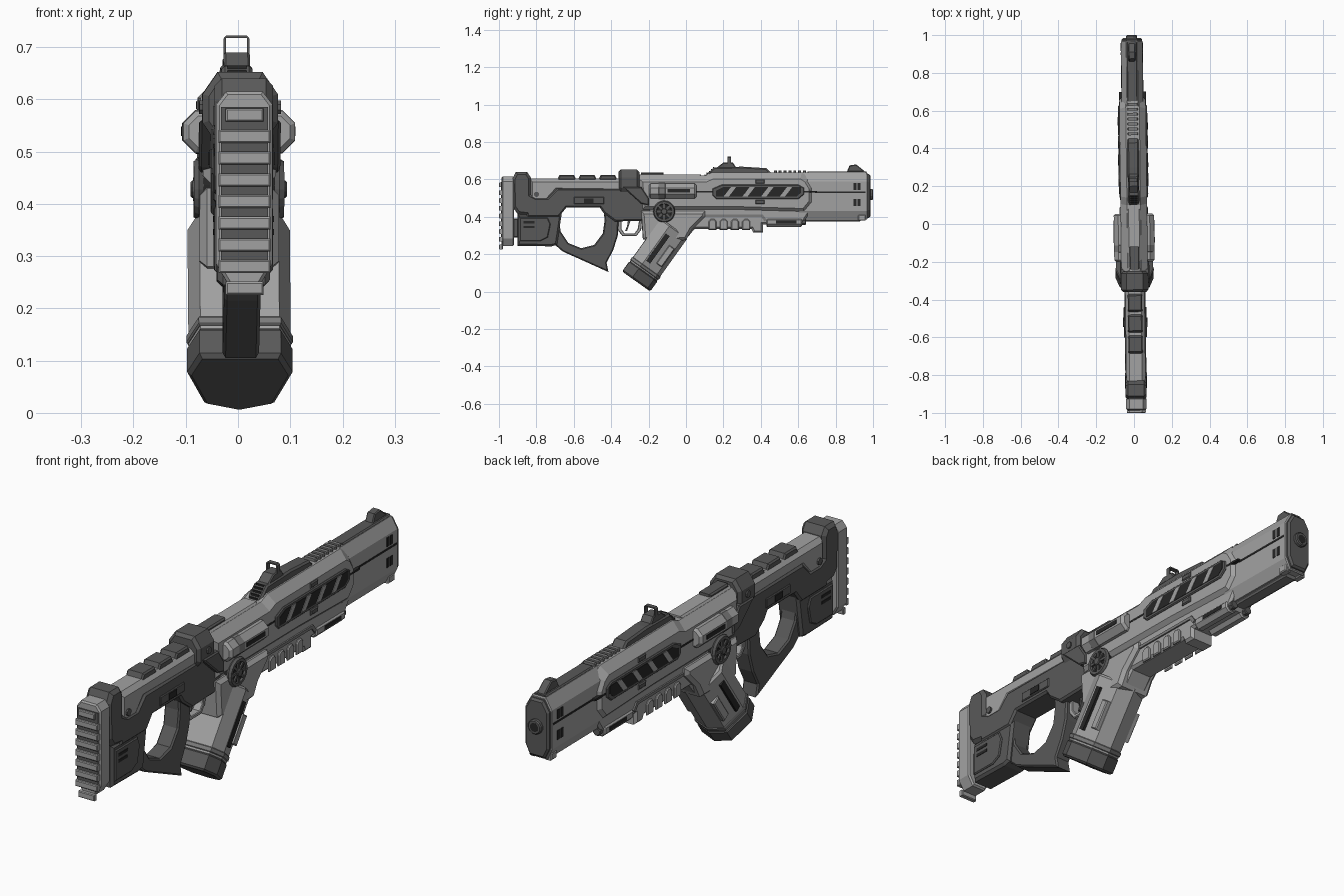
import bpy, bmesh
from math import sin, cos, pi
from mathutils import Matrix, Vector

if "Cube" in bpy.data.objects:
    bpy.data.objects.remove(bpy.data.objects["Cube"])


def material(name, v):
    m = bpy.data.materials.new(name)
    m.diffuse_color = (v, v, v, 1)
    m.use_nodes = True
    m.node_tree.nodes["Principled BSDF"].inputs["Base Color"].default_value = m.diffuse_color
    return m


LIGHT, MID, DARK, BLACK = (material(n, v) for n, v in
    (("light_grey", .36), ("mid_grey", .2), ("dark_grey", .1), ("black", .02)))

# The whole gun sits at a very slight yaw
root = bpy.data.objects.new("rifle_root", None)
bpy.context.collection.objects.link(root)
root.rotation_euler.z = 0.0125


def prism(name, pts, lo, hi, axis="X", bevel=0, mat=LIGHT, xf=None):
    """Extrude a 2D outline along an axis and chamfer the rims of both ends."""
    k = "XYZ".index(axis)

    def put(p, d):
        c = list(p)
        c.insert(k, d)
        return c
    bm = bmesh.new()
    a = [bm.verts.new(put(p, lo)) for p in pts]
    b = [bm.verts.new(put(p, hi)) for p in pts]
    bm.faces.new(a)
    bm.faces.new(b[::-1])
    n = len(pts)
    for i in range(n):
        j = (i + 1) % n
        bm.faces.new((a[i], b[i], b[j], a[j]))
    bmesh.ops.recalc_face_normals(bm, faces=bm.faces)
    if bevel:
        rim = [e for e in bm.edges if abs(e.verts[0].co[k] - e.verts[1].co[k]) < 1e-6]
        bmesh.ops.bevel(bm, geom=rim, offset=bevel, segments=1, affect="EDGES", profile=.5)
    if xf:
        bm.transform(xf)
    me = bpy.data.meshes.new(name)
    bm.to_mesh(me)
    bm.free()
    me.materials.append(mat)
    ob = bpy.data.objects.new(name, me)
    bpy.context.collection.objects.link(ob)
    ob.parent = root
    return ob


def slab(name, pts, half, bevel=.01, mat=LIGHT):
    return prism(name, pts, -half, half, "X", bevel, mat)


def sides(name, pts, x0, x1, bevel=0, mat=LIGHT, xf=None):
    for s, side in ((1, "right"), (-1, "left")):
        prism(f"{name}_{side}", pts, s * x0, s * x1, "X", bevel, mat, xf)


def rect(u0, u1, v0, v1):
    return [(u0, v0), (u1, v0), (u1, v1), (u0, v1)]


def ngon(n, r, u=0, v=0, turn=.5):
    return [(u + r * cos(2 * pi * (i + turn) / n), v + r * sin(2 * pi * (i + turn) / n)) for i in range(n)]


def mirror(pts):
    """Complete a right half outline (top to bottom) across x = 0."""
    return pts + [(-x, v) for x, v in reversed(pts) if x > 1e-6]


# Butt pad with slats
prism("butt_pad", mirror([(.035, .615), (.054, .59), (.054, .285), (.03, .245)]), -.985, -.92, "Y", .006)
prism("pad_backing", rect(-.045, .045, .27, .585), -.989, -.98, "Y", 0, DARK)
for i in range(9):
    z = .58 - i * .0415
    w = .036 if i in (0, 8) else .05
    prism(f"pad_slat_{i}", rect(-w, w, z - .022, z + .003), -1, -.98, "Y", .003)
for z in (.34, .53):
    slab(f"pad_mount_{z}", rect(-.93, -.88, z - .05, z + .05), .03, .005, DARK)

# Stock
slab("stock_heel", [(-.93, .6), (-.91, .64), (-.85, .64), (-.83, .61), (-.83, .52), (-.79, .5),
                    (-.79, .4), (-.9, .415), (-.925, .45)], .056, .014, DARK)
slab("stock_top", [(-.84, .605), (-.28, .605), (-.28, .53), (-.69, .535), (-.74, .48), (-.84, .48)], .051, .018)
slab("stock_frame", [(-.85, .5), (-.74, .5), (-.69, .55), (-.22, .55), (-.18, .47), (-.2, .38), (-.38, .375),
                     (-.44, .42), (-.46, .45), (-.64, .45), (-.68, .4), (-.85, .4)], .056, .008, DARK)
slab("stock_lower", [(-.9, .415), (-.69, .415), (-.66, .45), (-.69, .25), (-.72, .242), (-.9, .245)], .05, .01, DARK)
sides("stock_panel", [(-.89, .395), (-.74, .395), (-.725, .36), (-.74, .29), (-.78, .27), (-.89, .27)],
      .045, .056, .004, DARK)
for i in range(2):
    sides(f"stock_panel_slot_{i}", rect(-.87, -.81, .34 + i * .025, .352 + i * .025), .05, .058, 0, BLACK)
sides("stock_bolt", ngon(8, .014, -.8, .52), .04, .058, 0, DARK)
sides("frame_catch", rect(-.6, -.44, .468, .505), .05, .061, .003, DARK)
sides("frame_catch_button", rect(-.545, -.495, .474, .499), .058, .064, 0, BLACK)
for i in range(3):
    y = -.69 + i * .11
    slab(f"cheek_rail_{i}", [(y, .595), (y + .015, .624), (y + .09, .624), (y + .105, .595)], .038, .006, DARK)

# Grip loop
slab("grip_loop", [(-.7, .44), (-.7, .25), (-.66, .215), (-.415, .105), (-.425, .155), (-.39, .22), (-.365, .3),
                   (-.36, .4), (-.44, .44), (-.435, .38), (-.445, .31), (-.49, .25), (-.56, .232), (-.63, .26),
                   (-.67, .32), (-.68, .38), (-.66, .43)], .035, .006, DARK)

# Trigger and guard
slab("trigger_guard", [(-.37, .385), (-.365, .33), (-.34, .297), (-.265, .297), (-.24, .33), (-.235, .385),
                       (-.25, .385), (-.258, .335), (-.275, .312), (-.33, .312), (-.345, .335), (-.345, .385)],
     .018, .003)
slab("trigger", [(-.31, .385), (-.315, .35), (-.325, .325), (-.315, .325), (-.295, .385)], .008, 0, DARK)

# Receiver, lower receiver with handguard, magazine well
slab("receiver", [(-.27, .62), (.1, .62), (.14, .637), (.62, .637), (.66, .61), (.69, .56), (.69, .47), (.64, .41),
                  (.3, .42), (-.25, .42)], .07, .034)
slab("handguard", [(-.22, .5), (-.2, .36), (0, .28), (.045, .335), (.35, .335), (.36, .315), (.41, .315),
                   (.41, .36), (.62, .36), (.66, .42), (.66, .5)], .054, .01)
slab("magazine_well", [(-.24, .43), (-.23, .28), (-.19, .27), (0, .275), (.03, .33), (.1, .4), (.1, .43)], .076, .014)
for i in range(4):
    y = .12 + i * .06
    sides(f"handguard_scallop_{i}", [(y, .33), (y, .375), (y + .012, .388), (y + .03, .388), (y + .042, .375),
                                     (y + .042, .33)], .05, .062, .004)
sides("handguard_trim", [(.0, .425), (.06, .4), (.4, .4), (.42, .375), (.43, .385), (.41, .412), (.06, .412)],
      .05, .06, 0, MID)

# Receiver bracket and top covers
prism("receiver_bracket", mirror([(.043, .652), (.072, .61), (.072, .555), (.055, .53)]), -.36, -.25, "Y", .012, DARK)
sides("bracket_arm", [(-.34, .56), (-.24, .56), (-.2, .5), (-.2, .46), (-.24, .47)], .05, .078, .005, DARK)
sides("bracket_bolt", ngon(8, .014, -.3, .585), .06, .078, 0, DARK)
slab("top_cover", rect(-.25, .08, .6, .627), .036, .008)
slab("top_cover_plate", rect(-.24, -.12, .61, .638), .028, .006, DARK)

# Side canisters with dark slots
for s in (1, -1):
    prism(f"side_canister_{s}", ngon(8, .043, s * .067, .538), -.2, .055, "Y", .01)
    prism(f"canister_collar_{s}", ngon(8, .045, s * .066, .538), -.15, -.11, "Y", .003, MID)
sides("canister_slot", rect(-.1, .02, .53, .548), .09, .109, 0, BLACK)

# Spoked dials
for s in (1, -1):
    prism(f"dial_disc_{s}", ngon(20, .05, -.118, .428), s * .05, s * .08, "X", 0, BLACK)
    bpy.ops.mesh.primitive_torus_add(major_radius=.048, minor_radius=.011, major_segments=20, minor_segments=6,
                                     location=(s * .077, -.118, .428), rotation=(0, pi / 2, 0))
    rim = bpy.context.object
    rim.name = f"dial_rim_{s}"
    rim.data.materials.append(DARK)
    rim.parent = root
    prism(f"dial_hub_{s}", ngon(12, .017, -.118, .428), s * .07, s * .092, "X", .003, DARK)
    for i in range(4):
        turn = Matrix.Translation((0, -.118, .428)) @ Matrix.Rotation(i * pi / 4, 4, "X")
        prism(f"dial_spoke_{s}_{i}", rect(-.046, .046, -.005, .005), s * .07, s * .086, "X", 0, DARK, turn)

# Angled drum magazine
tilt = Matrix.Translation((0, -.08, .315)) @ Matrix.Rotation(-.62, 4, "X")


def mag_outline(k):
    return [(x * k, y * k) for x, y in mirror([(0, .092), (.067, .07), (.101, -.03), (.078, -.092)])]


prism("magazine", mag_outline(.97), -.26, .03, "Z", .008, LIGHT, tilt)
prism("magazine_base", mag_outline(1), -.32, -.25, "Z", .008, DARK, tilt)
prism("magazine_band", mag_outline(1.01), -.245, -.225, "Z", .003, MID, tilt)
sides("magazine_slot", rect(-.022, .004, -.2, -.02), .08, .097, 0, BLACK, tilt)
sides("magazine_rib", rect(.03, .066, -.18, -.06), .06, .085, .004, LIGHT, tilt)

# Barrel shroud and muzzle
shroud = mirror([(.03, .637), (.057, .59), (.057, .43), (.036, .385)])
prism("barrel_shroud", shroud, .6, .97, "Y", .004)
prism("muzzle_plate", [(x * .95, .515 + (z - .515) * .93) for x, z in shroud], .96, .985, "Y", .008, DARK)
prism("barrel", ngon(12, .03, 0, .52), .9, 1, "Y", .004, DARK)
prism("bore", ngon(12, .018, 0, .52), .99, 1.0005, "Y", 0, BLACK)
sides("shroud_seam", rect(.69, .96, .528, .536), .05, .0585, 0, BLACK)
sides("receiver_seam", rect(.05, .7, .53, .538), .05, .0712, 0, BLACK)
for i, z in enumerate((.458, .543)):
    for j in range(2):
        y = .895 + j * .022
        sides(f"muzzle_port_{i}_{j}", rect(y, y + .015, z, z + .038), .05, .0595, 0, BLACK)
sides("muzzle_lug", rect(.92, .96, .38, .41), .02, .05, .004)
slab("shroud_keel", [(.6, .4), (.62, .375), (.93, .375), (.95, .4)], .028, .006, MID)

# Diagonal vent panels
sides("vent_frame", [(.14, .515), (.16, .495), (.6, .495), (.63, .52), (.63, .555), (.6, .572), (.19, .572), (.14, .55)],
      .06, .076, .004, DARK)
sides("vent_gap", [(.16, .508), (.59, .508), (.615, .53), (.615, .56), (.2, .56), (.16, .54)], .07, .0775, 0, BLACK)
for i in range(4):
    y = .2 + i * .1
    sides(f"vent_bar_{i}", [(y, .508), (y + .028, .508), (y + .068, .56), (y + .04, .56)], .07, .0795, 0, LIGHT)
sides("vent_clip_top", rect(.37, .42, .578, .6), .05, .075, .004, DARK)
sides("vent_clip_bottom", rect(.37, .42, .468, .49), .05, .076, .004, DARK)

# Top rail, ridges and sights
slab("sight_ramp", [(.09, .61), (.15, .664), (.3, .668), (.43, .66), (.46, .63), (.46, .61)], .03, .007, DARK)
for i in range(5):
    y, z = .1 + i * .011, .624 + i * .0095
    slab(f"ramp_groove_{i}", rect(y, y + .005, z - .01, z + .003), .018, 0, BLACK)
slab("sight_base", [(.16, .66), (.2, .69), (.25, .69), (.27, .66)], .025, .004, DARK)
prism("rear_sight_frame", [(-.025, .67), (-.025, .716), (-.02, .722), (.02, .722), (.025, .716), (.025, .67),
                           (.02, .67), (.02, .717), (-.02, .717), (-.02, .67)], .222, .24, "Y", 0, DARK)
for i in range(7):
    y = .47 + i * .026
    slab(f"rail_ridge_{i}", rect(y, y + .015, .62, .648), .028, .004, MID)
slab("top_rail", rect(.65, .965, .62, .643), .028, .005, DARK)
slab("front_sight", [(.86, .64), (.875, .675), (.91, .68), (.935, .66), (.96, .64)], .018, .004, DARK)

# Twin tubes below the barrel
for s in (1, -1):
    prism(f"under_tube_{s}", ngon(8, .028, s * .034, .372), .43, .62, "Y", .005)
    prism(f"under_tube_tip_{s}", ngon(8, .018, s * .034, .372), .61, .64, "Y", .003, DARK)
sides("under_tube_slot", rect(.48, .59, .365, .38), .05, .0615, 0, BLACK)
